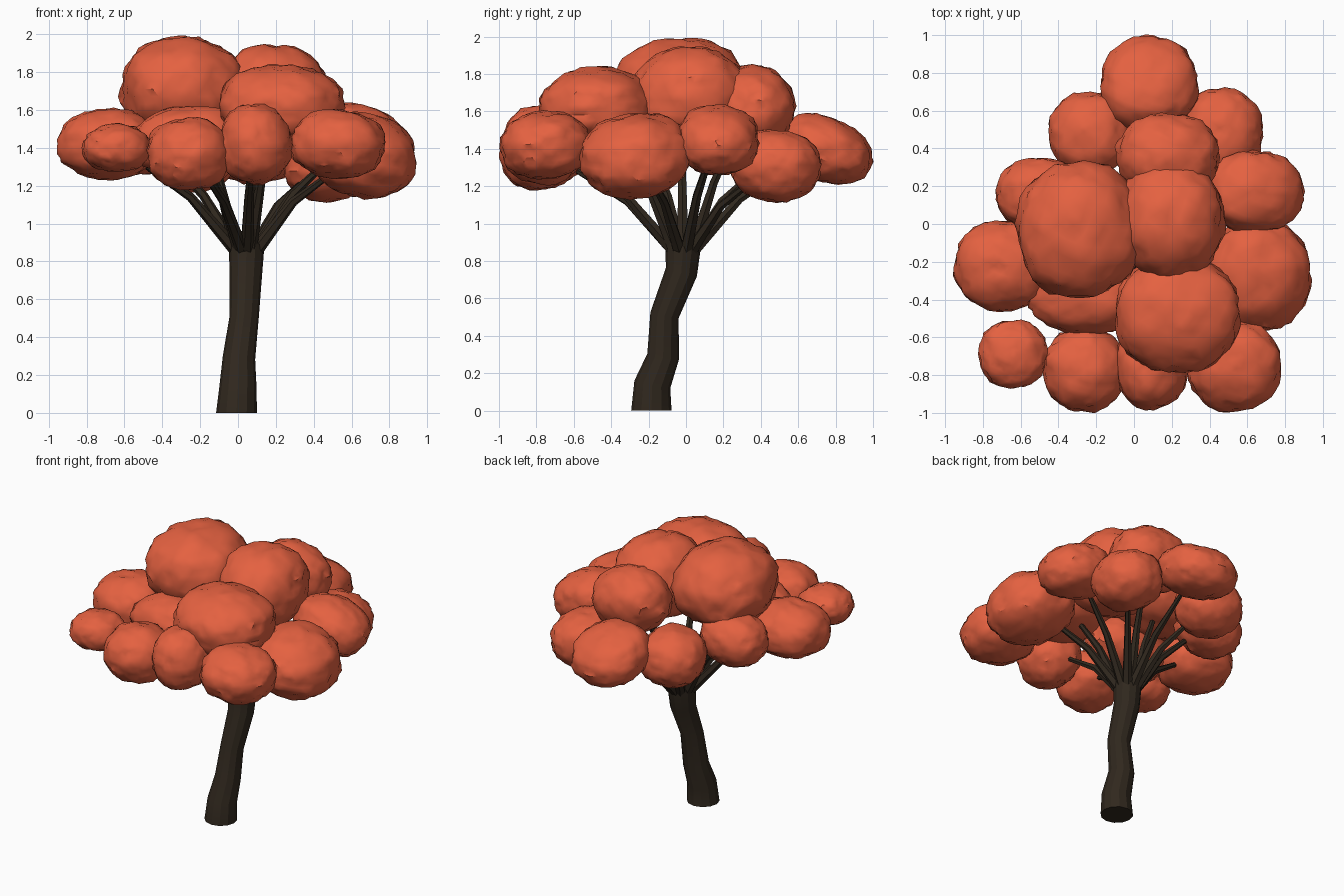
import bpy, bmesh, math, random
from mathutils import Vector, Matrix, noise

if "Cube" in bpy.data.objects:
    bpy.data.objects.remove(bpy.data.objects["Cube"])

random.seed(4)


def material(name, color):
    m = bpy.data.materials.new(name)
    m.diffuse_color = color
    m.use_nodes = True
    m.node_tree.nodes["Principled BSDF"].inputs["Base Color"].default_value = m.diffuse_color
    return m


LEAF = material("autumn_leaf", (0.78, 0.12, 0.052, 1))
BARK = material("dark_bark", (0.03, 0.021, 0.013, 1))


def finish(bm, name, mat, angle):
    me = bpy.data.meshes.new(name)
    bmesh.ops.recalc_face_normals(bm, faces=bm.faces[:])
    bm.to_mesh(me)
    bm.free()
    for p in me.polygons:
        p.use_smooth = True
    me.set_sharp_from_angle(angle=math.radians(angle))
    me.materials.append(mat)
    ob = bpy.data.objects.new(name, me)
    bpy.context.collection.objects.link(ob)
    return ob


def tube(name, path, sides, level=False):
    """Capped tapered tube through (point, radius) stations."""
    bm = bmesh.new()
    pts = [Vector(p) for p, r in path]
    rings = []
    for i, (p, r) in enumerate(path):
        d = pts[min(i + 1, len(pts) - 1)] - pts[max(i - 1, 0)]
        if level and i == 0:
            d = Vector((0, 0, 1))
        q = Vector((0, 0, 1)).rotation_difference(d.normalized())
        ring = []
        for k in range(sides):
            a = math.tau * k / sides
            ring.append(bm.verts.new(pts[i] + q @ Vector((r * math.cos(a), r * math.sin(a), 0))))
        rings.append(ring)
    for a, b in zip(rings, rings[1:]):
        for k in range(sides):
            j = (k + 1) % sides
            bm.faces.new((a[k], a[j], b[j], b[k]))
    bm.faces.new(rings[0][::-1])
    bm.faces.new(rings[-1])
    return finish(bm, name, BARK, 25)


def clump(name, c, r, tilt):
    """Lumpy, faceted foliage ball drooping away from the trunk."""
    bm = bmesh.new()
    bmesh.ops.create_icosphere(bm, subdivisions=4, radius=1)
    seed = Vector([random.uniform(-50, 50) for _ in range(3)])
    axis = Vector((-c[1], c[0], 0))
    rot = Matrix.Rotation(tilt, 3, axis.normalized())
    for v in bm.verts:
        n = v.co.normalized()
        boxy = sum(abs(t) ** 2.2 for t in n) ** (-1 / 2.2)
        bump = 0.06 * noise.noise(n * 1.8 + seed) + 0.05 * noise.noise(n * 5 + seed)
        p = n * (boxy + bump + random.uniform(-0.02, 0.02))
        v.co = Vector(c) + rot @ Vector((p.x * r[0], p.y * r[1], p.z * r[2]))
    return finish(bm, name, LEAF, 40)


# Crooked trunk
tube("trunk", [((-0.008, -0.185, 0), 0.108), ((0.0, -0.18, 0.14), 0.098),
               ((0.005, -0.122, 0.29), 0.086), ((0.033, -0.115, 0.51), 0.077),
               ((0.042, -0.025, 0.74), 0.086), ((0.045, -0.014, 0.89), 0.095)], 12, True)

# Foliage: x, y, z, radii, droop, has a branch
CLUMPS = [
    (-0.29, -0.03, 1.71, 0.325, 0.36, 0.275, 0.0, 1),
    (0.19, 0.02, 1.67, 0.29, 0.31, 0.275, 0.05, 0),
    (0.23, -0.48, 1.62, 0.335, 0.305, 0.215, 0.05, 1),
    (0.18, 0.36, 1.62, 0.27, 0.22, 0.22, 0.3, 1),
    (0.08, 0.74, 1.40, 0.26, 0.255, 0.17, 0.35, 1),
    (-0.23, 0.48, 1.36, 0.22, 0.22, 0.19, 0.15, 1),
    (0.46, 0.48, 1.31, 0.22, 0.24, 0.19, 0.1, 1),
    (0.64, 0.17, 1.45, 0.26, 0.22, 0.175, 0.3, 1),
    (0.66, -0.27, 1.36, 0.28, 0.30, 0.22, 0.25, 1),
    (0.53, -0.75, 1.42, 0.25, 0.24, 0.18, 0.1, 0),
    (0.09, -0.76, 1.42, 0.19, 0.22, 0.21, 0.1, 1),
    (-0.26, -0.77, 1.37, 0.22, 0.22, 0.19, 0.1, 1),
    (-0.64, -0.69, 1.40, 0.18, 0.18, 0.125, 0.0, 0),
    (-0.69, -0.22, 1.42, 0.26, 0.24, 0.185, 0.0, 1),
    (-0.50, 0.16, 1.44, 0.23, 0.19, 0.18, 0.1, 1),
    (-0.26, -0.38, 1.44, 0.30, 0.20, 0.18, 0.1, 1),
]
for i, (x, y, z, a, b, h, t, branch) in enumerate(CLUMPS):
    clump(f"foliage_{i + 1}", (x, y, z), (a, b, h), t)
    if not branch:
        continue
    # Branch rising from the trunk crown, bowed upward into the clump
    d = Vector((x - 0.045, y + 0.014, 0)).normalized()
    s = Vector((0.045, -0.014, 0.85)) + d * 0.05
    e = Vector((x * 0.9, y * 0.9, z - 0.02))
    m = s.lerp(e, 0.4) + Vector((0, 0, 0.07))
    tube(f"branch_{i + 1}", [(s, 0.036), (m, 0.024), (e, 0.012)], 6)
